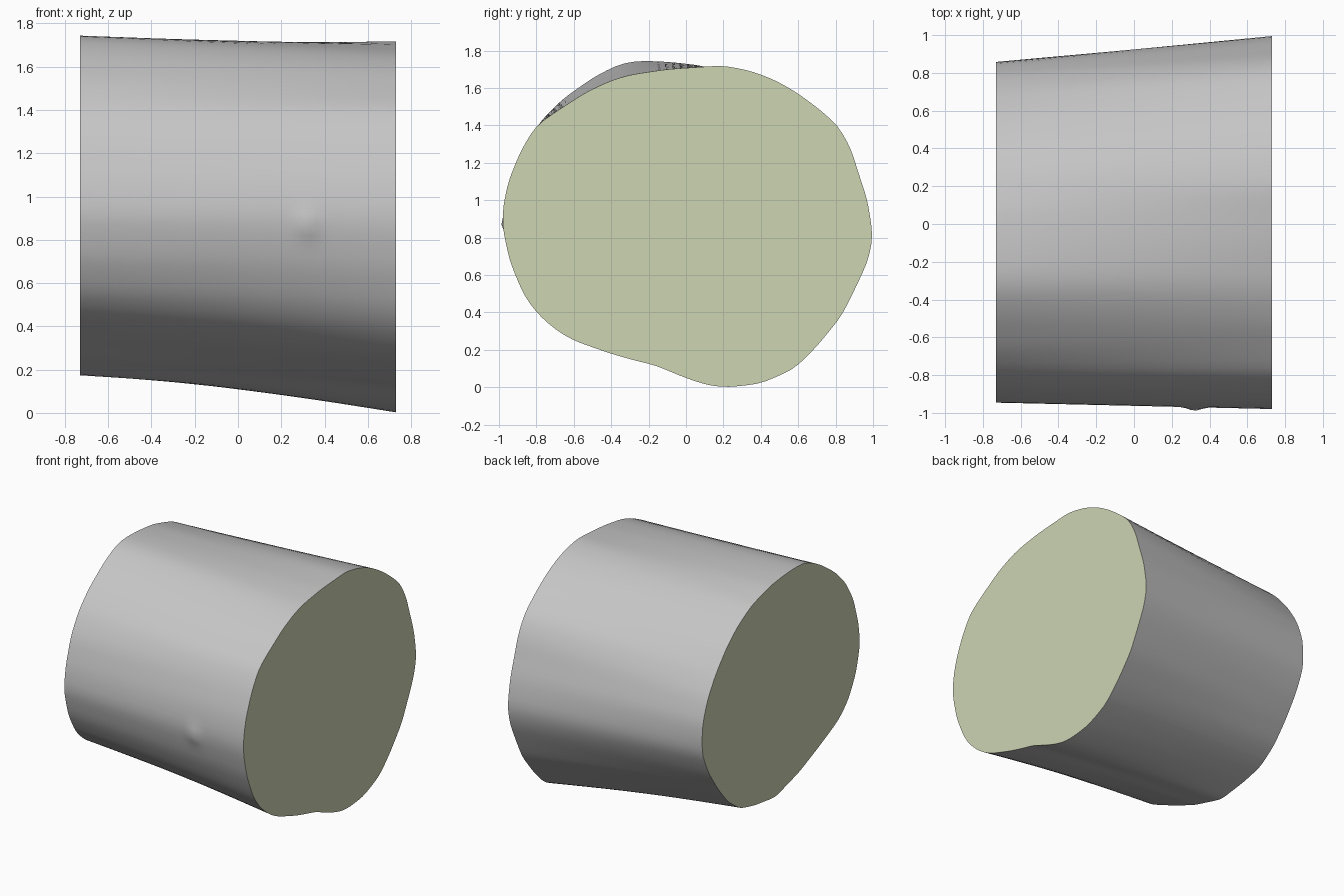
import bpy
import math

# Remove the default cube only
cube = bpy.data.objects.get("Cube")
if cube:
    bpy.data.objects.remove(cube, do_unlink=True)

HALF_LENGTH = 0.73
CENTRE_Z = 0.87
SIDES = 120
RINGS = 48

# Outline of each sawn end as (y, z) points
LEFT_END = [
    (1, .8), (.97, 1), (.92, 1.15), (.88, 1.28), (.81, 1.4), (.72, 1.48),
    (.6, 1.57), (.48, 1.64), (.35, 1.69), (.2, 1.72), (-.1, 1.7), (-.3, 1.67),
    (-.4, 1.64), (-.53, 1.58), (-.7, 1.47), (-.8, 1.4), (-.88, 1.27),
    (-.95, 1.1), (-.98, .95), (-.98, .85), (-.94, .67), (-.87, .5), (-.8, .4),
    (-.7, .31), (-.6, .25), (-.4, .18), (-.26, .14), (-.17, .12), (0, .05),
    (.12, .01), (.22, 0), (.4, .02), (.58, .1), (.7, .22), (.83, .38),
    (.9, .52), (.97, .67),
]
RIGHT_END = [
    (.86, .88), (.85, 1.02), (.79, 1.18), (.7, 1.32), (.58, 1.46), (.45, 1.57),
    (.29, 1.66), (.08, 1.72), (-.1, 1.74), (-.25, 1.745), (-.35, 1.73),
    (-.49, 1.66), (-.66, 1.54), (-.78, 1.42), (-.87, 1.27), (-.93, 1.07),
    (-.95, .91), (-.9, .71), (-.81, .55), (-.7, .45), (-.49, .35), (-.26, .25),
    (.02, .17), (.25, .2), (.42, .24), (.56, .34), (.67, .47), (.78, .63),
    (.85, .78),
]


def make_material(name, colour):
    mat = bpy.data.materials.new(name)
    mat.use_nodes = True
    rgba = (*colour, 1.0)
    mat.diffuse_color = rgba
    shader = next(n for n in mat.node_tree.nodes if n.type == 'BSDF_PRINCIPLED')
    shader.inputs["Base Color"].default_value = rgba
    return mat


def make_object(name, verts, faces, mat):
    mesh = bpy.data.meshes.new(name)
    mesh.from_pydata(verts, [], faces)
    mesh.materials.append(mat)
    mesh.update()
    obj = bpy.data.objects.new(name, mesh)
    bpy.context.collection.objects.link(obj)
    return obj


def radii_from_outline(outline):
    """Resample an outline as radii at evenly spaced angles."""
    turn = 2 * math.pi
    polar = sorted((math.atan2(z - CENTRE_Z, y) % turn, math.hypot(y, z - CENTRE_Z))
                   for y, z in outline)
    first, last = polar[0], polar[-1]
    polar = [(last[0] - turn, last[1])] + polar + [(first[0] + turn, first[1])]
    radii = []
    for k in range(SIDES):
        angle = turn * k / SIDES
        for (a0, r0), (a1, r1) in zip(polar, polar[1:]):
            if a0 <= angle <= a1:
                # straight chord between the two outline points
                y0, z0 = r0 * math.cos(a0), r0 * math.sin(a0)
                dy, dz = r1 * math.cos(a1) - y0, r1 * math.sin(a1) - z0
                c, s = math.cos(angle), math.sin(angle)
                radii.append((y0 * dz - z0 * dy) / (c * dz - s * dy))
                break
    # soften the corners slightly
    return [(radii[k - 1] + 2 * radii[k] + radii[(k + 1) % SIDES]) / 4
            for k in range(SIDES)]


left_radii = radii_from_outline(LEFT_END)
right_radii = radii_from_outline(RIGHT_END)


def surface_point(ring, side):
    t = ring / RINGS
    x = HALF_LENGTH * (2 * t - 1)
    angle = 2 * math.pi * side / SIDES
    radius = right_radii[side] * (1 - t) + left_radii[side] * t
    # small knot on the front
    if math.cos(angle) < 0:
        rise = radius * math.sin(angle)
        radius += 0.02 * math.exp(-((x - 0.32) ** 2 + rise ** 2) / 0.0025)
    # the underside sags a little less in the middle
    radius -= 0.015 * math.sin(math.pi * t) * max(0, -math.sin(angle))
    return (x, radius * math.cos(angle), CENTRE_Z + radius * math.sin(angle))


bark_mat = make_material("grey bark", (0.56, 0.56, 0.56))
wood_mat = make_material("pale cut wood", (0.61, 0.66, 0.45))

# Bark: tube lofted between the two end outlines
verts = [surface_point(i, k) for i in range(RINGS + 1) for k in range(SIDES)]
faces = []
for i in range(RINGS):
    for k in range(SIDES):
        n = (k + 1) % SIDES
        faces.append((i * SIDES + k, i * SIDES + n,
                      (i + 1) * SIDES + n, (i + 1) * SIDES + k))
bark = make_object("log_bark", verts, faces, bark_mat)
for poly in bark.data.polygons:
    poly.use_smooth = True

# Flat sawn ends
for name, ring, order in (("left_cut_end", RINGS, 1), ("right_cut_end", 0, -1)):
    rim = [surface_point(ring, k) for k in range(SIDES)][::order]
    make_object(name, rim, [tuple(range(SIDES))], wood_mat)
